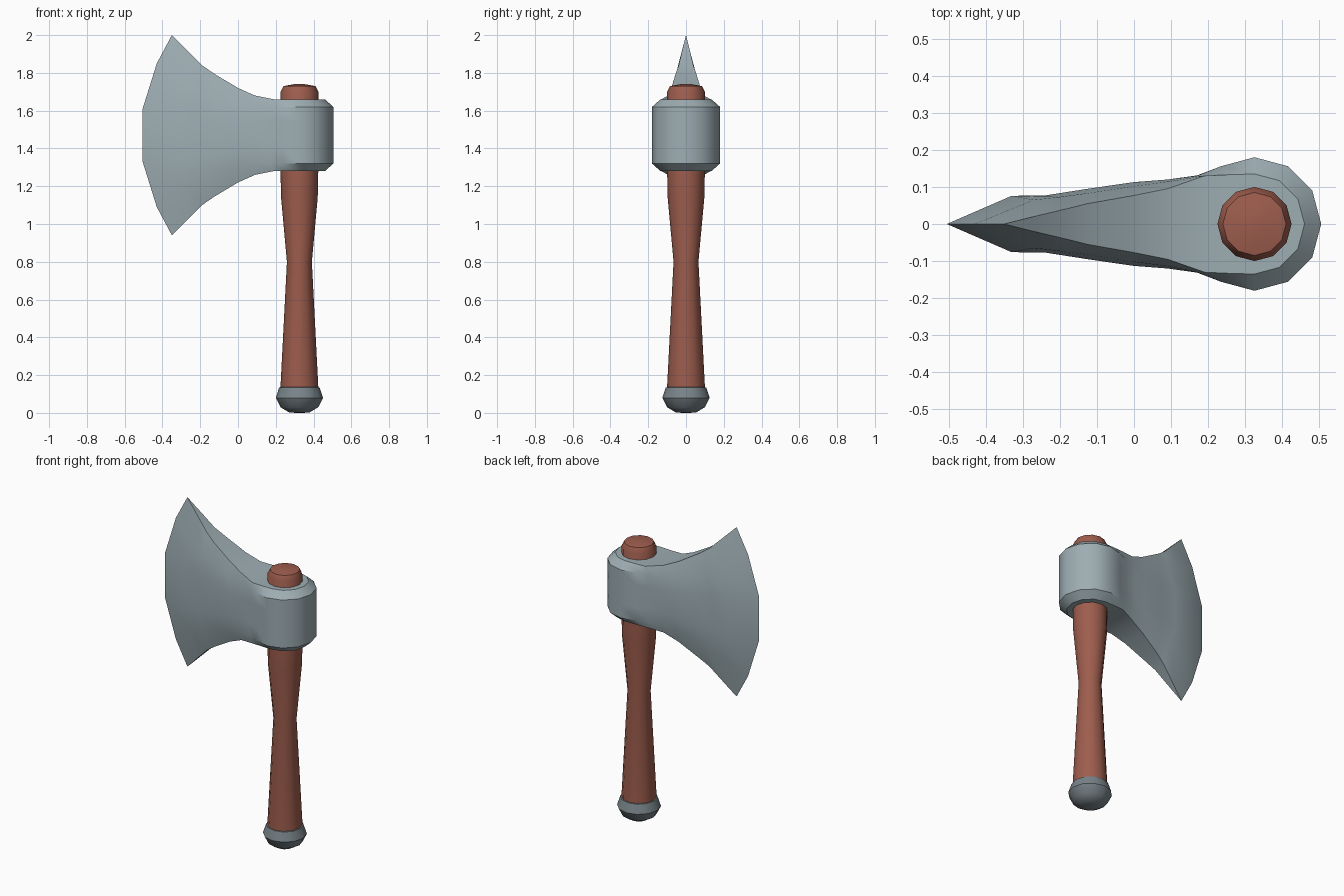
import bpy, bmesh
from math import cos, sin, pi, radians

cube = bpy.data.objects.get("Cube")
if cube:
    bpy.data.objects.remove(cube, do_unlink=True)

AXIS_X = 0.325   # handle centre line
HEAD_Z = 1.47    # height of the head's middle


def material(name, rgb):
    mat = bpy.data.materials.new(name)
    mat.use_nodes = True
    mat.diffuse_color = (*rgb, 1)
    mat.node_tree.nodes["Principled BSDF"].inputs["Base Color"].default_value = (*rgb, 1)
    return mat


steel = material("steel", (0.34, 0.42, 0.45))
dark_steel = material("dark steel", (0.19, 0.23, 0.25))
wood = material("red brown wood", (0.34, 0.11, 0.075))


def tube(name, rings, mat):
    """Skin a row of equal-length closed rings, capping open ends."""
    bm = bmesh.new()
    loops = [[bm.verts.new(p) for p in ring] for ring in rings]
    n = len(loops[0])
    for a, b in zip(loops, loops[1:]):
        for i in range(n):
            j = (i + 1) % n
            bm.faces.new((a[i], a[j], b[j], b[i]))
    bmesh.ops.remove_doubles(bm, verts=bm.verts, dist=0.0005)
    bmesh.ops.holes_fill(bm, edges=[e for e in bm.edges if e.is_boundary], sides=0)
    bmesh.ops.recalc_face_normals(bm, faces=bm.faces)
    mesh = bpy.data.meshes.new(name)
    bm.to_mesh(mesh)
    bm.free()
    mesh.materials.append(mat)
    obj = bpy.data.objects.new(name, mesh)
    bpy.context.collection.objects.link(obj)
    bpy.ops.object.select_all(action='DESELECT')
    obj.select_set(True)
    bpy.context.view_layer.objects.active = obj
    bpy.ops.object.shade_smooth_by_angle(angle=radians(40))
    return obj


def lathe(name, profile, mat, sides=12):
    """Turn a (radius, height) profile around the handle axis."""
    turns = [2 * pi * i / sides for i in range(sides)]
    return tube(name, [[(AXIS_X + r * cos(t), r * sin(t), z) for t in turns]
                       for r, z in profile], mat)


# Waisted handle with a bevelled top, and the rounded pommel
lathe("handle", [(0.1, 0.1), (0.1, 0.14), (0.066, 0.8), (0.097, 1.14), (0.1, 1.28),
                 (0.1, 1.7), (0.085, 1.73), (0.03, 1.74)], wood)
lathe("pommel", [(0.1, 0.136), (0.107, 0.135), (0.125, 0.08), (0.1, 0.03),
                 (0.055, 0.003), (0.02, 0)], dark_steel)

# Head stations: ridge, shoulder and cheek points as (x, y, height from middle)
stations = []
for k in range(5):
    c, s = cos(k * pi / 6), sin(k * pi / 6)
    ridge = (AXIS_X + 0.135 * c, 0.135 * s, 0.19) if k < 4 else (0.255, 0.133, 0.19)
    x, y = AXIS_X + 0.18 * c, 0.18 * s
    stations.append((ridge, (x, y, 0.15), (x, y, 0.07)))
stations += [
    ((0.19, 0.13, 0.19), (0.17, 0.13, 0.15), (0.17, 0.131, 0.07)),
    ((0.09, 0.095, 0.21), (0.09, 0.114, 0.15), (0.09, 0.12, 0.07)),
    ((0.0, 0.077, 0.25), (0.0, 0.102, 0.17), (0.0, 0.113, 0.08)),
    ((-0.125, 0.055, 0.325), (-0.125, 0.083, 0.2), (-0.125, 0.095, 0.1)),
    ((-0.19, 0.039, 0.37), (-0.2, 0.073, 0.235), (-0.24, 0.077, 0.115)),
    ((-0.27, 0.02, 0.45), (-0.27, 0.065, 0.28), (-0.33, 0.076, 0.13)),
    ((-0.35, 0, 0.53), (-0.43, 0, 0.38), (-0.505, 0, 0.14)),
]


def mirrored_ring(half):
    """Mirror a station below the middle, then across to the other side."""
    side = list(half) + [(x, y, -z) for x, y, z in reversed(half)]
    ring = side + [(x, -y, z) for x, y, z in reversed(side)]
    return [(x, y, HEAD_Z + z) for x, y, z in ring]


tube("axe_head", [mirrored_ring(s) for s in stations], steel)
